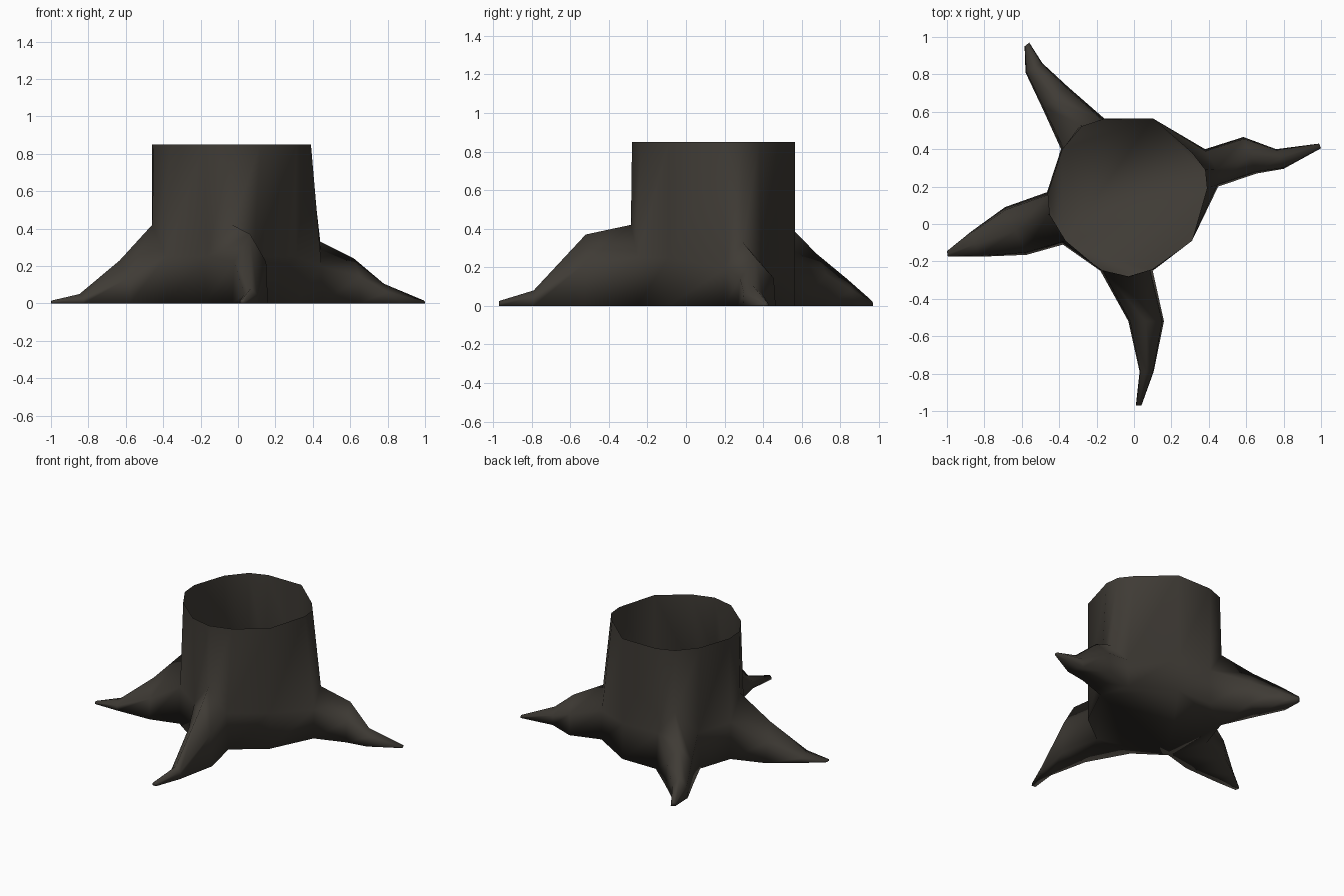
import bpy, bmesh

if "Cube" in bpy.data.objects:
    bpy.data.objects.remove(bpy.data.objects["Cube"])

TOP = 0.85

# Each root: three rim points above it, then stations (left x, y, right x, y, ridge height)
ROOTS = {
    "right": ([(0.31, 0.38), (0.38, 0.29), (0.39, 0.19)][::-1],
              [(0.45, 0.20, 0.38, 0.40, 0.33), (0.655, 0.27, 0.585, 0.465, 0.24),
               (0.80, 0.295, 0.76, 0.40, 0.105), (1.0, 0.405, 0.99, 0.43, 0.015)]),
    "back": ([(-0.16, 0.565), (-0.28, 0.52), (-0.385, 0.395)],
             [(-0.16, 0.565, -0.39, 0.40, 0.42), (-0.355, 0.735, -0.49, 0.62, 0.27),
              (-0.49, 0.86, -0.58, 0.81, 0.14), (-0.56, 0.97, -0.585, 0.95, 0.03)]),
    "left": ([(-0.46, 0.17), (-0.45, 0.05), (-0.365, -0.09)],
             [(-0.465, 0.17, -0.38, -0.11, 0.42), (-0.69, 0.09, -0.575, -0.165, 0.23),
              (-0.87, -0.04, -0.825, -0.175, 0.05), (-1.0, -0.145, -0.995, -0.175, 0.015)]),
    "front": ([(-0.18, -0.245), (-0.03, -0.28), (0.12, -0.235)],
              [(-0.18, -0.25, 0.10, -0.25, 0.42), (-0.03, -0.52, 0.16, -0.52, 0.37),
               (0.03, -0.79, 0.105, -0.79, 0.08), (0.01, -0.97, 0.04, -0.97, 0.025)]),
}
# Plain trunk corners that follow a root, going round anticlockwise
CORNERS = {"right": (0.10, 0.565), "front": (0.31, -0.09)}

bm = bmesh.new()


def section(ax, ay, bx, by, h, ridge=None):
    """Arched root cross-section: base, shoulder, ridge, shoulder, base."""
    mx, my = ridge or ((ax + bx) / 2, (ay + by) / 2)
    t = 0.05
    pts = [(ax, ay, 0), (ax + (bx - ax) * t, ay + (by - ay) * t, h * 0.6), (mx, my, h),
           (bx + (ax - bx) * t, by + (ay - by) * t, h * 0.6), (bx, by, 0)]
    return [bm.verts.new(p) for p in pts]


columns = []  # (base vert or None, upper vert, rim vert) around the trunk
for name, (rim, stations) in ROOTS.items():
    # Root: loft the sections, close the underside and the tip
    start = rim[1]
    first = (start[0] * 1.02, start[1] * 1.02)
    if name == "right":
        first = (0.44, 0.295)
    secs = [section(*s, ridge=first if i == 0 else None) for i, s in enumerate(stations)]
    for a, b in zip(secs, secs[1:]):
        for j in range(5):
            k = (j + 1) % 5
            bm.faces.new((a[j], b[j], b[k], a[k]))
    bm.faces.new(secs[-1])
    tops = [bm.verts.new((x, y, TOP)) for x, y in rim]
    s = secs[0]
    columns += [(s[0], s[1], tops[0]), (None, s[2], tops[1]), (s[4], s[3], tops[2])]
    if name in CORNERS:
        x, y = CORNERS[name]
        columns.append(tuple(bm.verts.new((x, y, z)) for z in (0, 0.25, TOP)))

# Trunk wall, open at the top
for c, d in zip(columns, columns[1:] + columns[:1]):
    bm.faces.new((c[1], d[1], d[2], c[2]))
    if c[0] and d[0]:
        bm.faces.new((c[0], d[0], d[1], c[1]))

# Trunk floor
bm.faces.new([c[0] for c in reversed(columns) if c[0]])

bmesh.ops.recalc_face_normals(bm, faces=bm.faces[:])
mesh = bpy.data.meshes.new("tree_stump")
bm.to_mesh(mesh)
bm.free()
for p in mesh.polygons:
    p.use_smooth = True

bark = bpy.data.materials.new("bark")
bark.diffuse_color = (0.05, 0.044, 0.036, 1)
bark.use_nodes = True
bark.node_tree.nodes["Principled BSDF"].inputs["Base Color"].default_value = bark.diffuse_color
mesh.materials.append(bark)
stump = bpy.data.objects.new("tree_stump", mesh)
bpy.context.collection.objects.link(stump)
